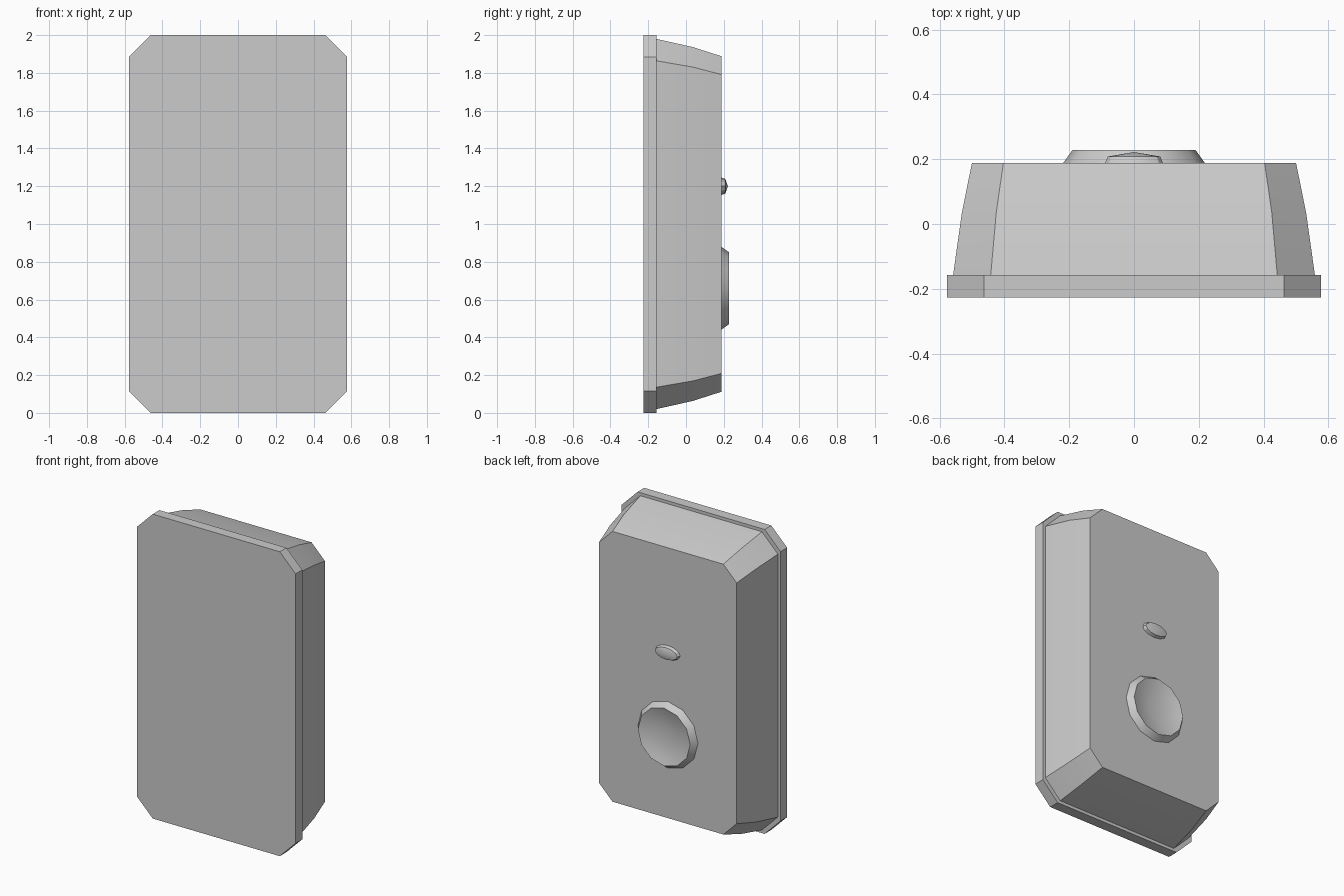
import bpy, bmesh, math

if "Cube" in bpy.data.objects:
    bpy.data.objects.remove(bpy.data.objects["Cube"])

grey = bpy.data.materials.new("light grey")
grey.diffuse_color = (0.6, 0.6, 0.6, 1)
grey.use_nodes = True
grey.node_tree.nodes["Principled BSDF"].inputs["Base Color"].default_value = grey.diffuse_color


def octagon(w, h, c, y):
    """Rectangle with cut corners, centred at z = 1."""
    corners = [(w, h - c), (w - c, h), (c - w, h), (-w, h - c),
               (-w, c - h), (c - w, -h), (w - c, -h), (w, c - h)]
    return [(x, y, 1 + z) for x, z in corners]


def ellipse(rx, rz, y, zc, n=12):
    return [(rx * math.cos(2 * math.pi * i / n), y,
             zc + rz * math.sin(2 * math.pi * i / n)) for i in range(n)]


def loft(name, rings, apex=None):
    """Skin rings from front to back, ending in a flat cap or a point."""
    bm = bmesh.new()
    loops = [[bm.verts.new(p) for p in r] for r in rings]
    n = len(loops[0])
    for a, b in zip(loops, loops[1:]):
        for i in range(n):
            j = (i + 1) % n
            bm.faces.new((a[i], a[j], b[j], b[i]))
    bm.faces.new(loops[0])
    if apex:
        tip = bm.verts.new(apex)
        for i in range(n):
            bm.faces.new((loops[-1][i], loops[-1][(i + 1) % n], tip))
    else:
        bm.faces.new(loops[-1])
    bmesh.ops.recalc_face_normals(bm, faces=bm.faces)
    me = bpy.data.meshes.new(name)
    bm.to_mesh(me)
    bm.free()
    ob = bpy.data.objects.new(name, me)
    bpy.context.collection.objects.link(ob)
    me.materials.append(grey)
    bpy.ops.object.select_all(action='DESELECT')
    ob.select_set(True)
    bpy.context.view_layer.objects.active = ob
    bpy.ops.object.shade_smooth_by_angle(angle=math.radians(30))
    return ob


# Front plate
loft("front_plate", [octagon(0.577, 1.0, 0.115, -0.226),
                     octagon(0.577, 1.0, 0.115, -0.157)])

# Tapered housing behind it
loft("housing", [octagon(0.558, 0.98, 0.116, -0.157),
                 octagon(0.531, 0.937, 0.106, 0.035),
                 octagon(0.50, 0.888, 0.097, 0.188)])

# Large round button with a dished face
zc = 0.66
dish = [ellipse(r, r, y, zc) for r, y in
        [(0.22, 0.186), (0.19, 0.228), (0.14, 0.212), (0.07, 0.202)]]
loft("dished_button", dish, (0, 0.199, zc))

# Small oval button with a shallow peak
loft("oval_button", [ellipse(0.09, 0.047, 0.186, 1.2),
                     ellipse(0.081, 0.039, 0.208, 1.2)], (0, 0.222, 1.2))
